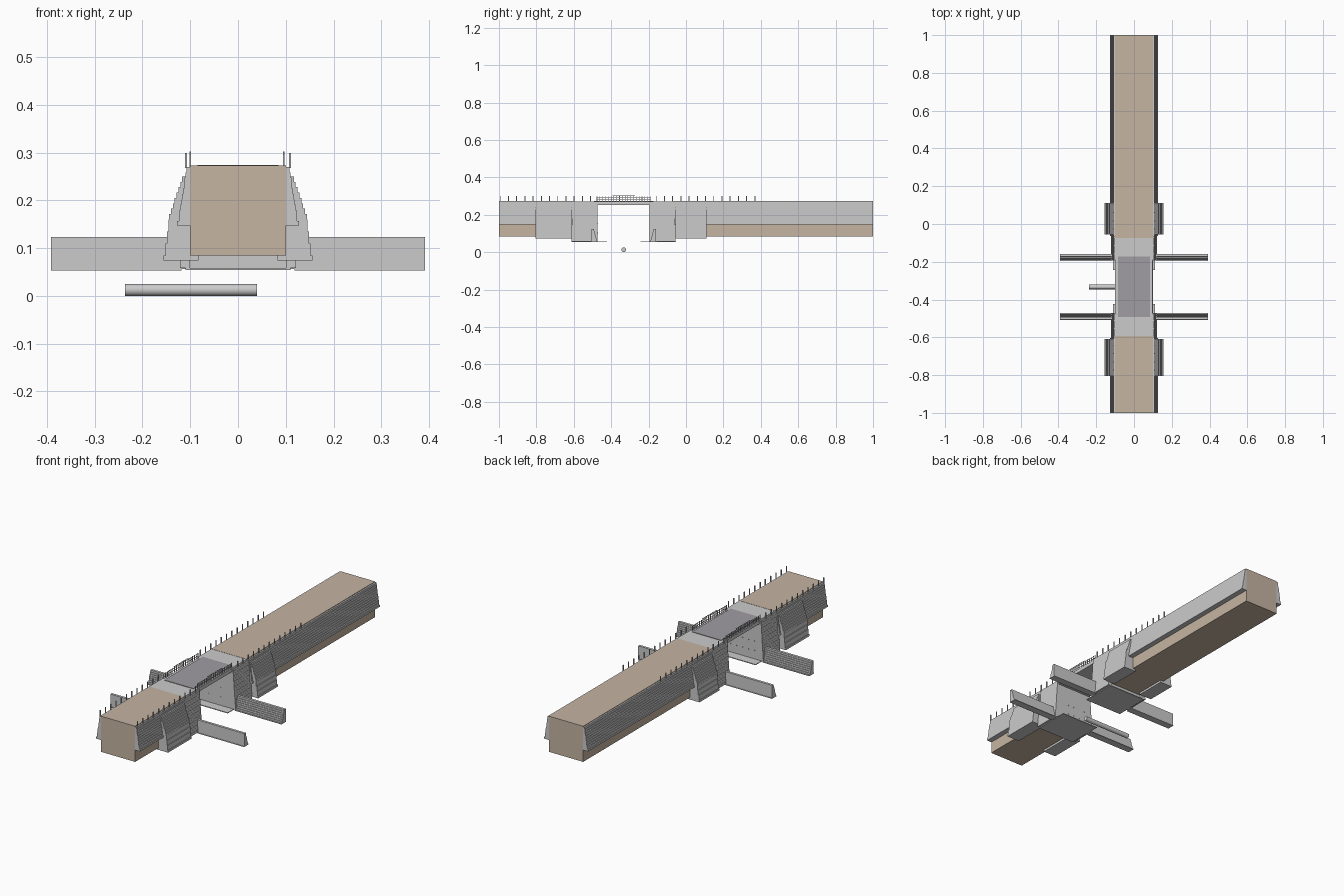
import bpy, bmesh, math
from mathutils import Vector

if "Cube" in bpy.data.objects:
    bpy.data.objects.remove(bpy.data.objects["Cube"])


def material(name, rgb):
    m = bpy.data.materials.new(name)
    m.diffuse_color = (*rgb, 1)
    m.use_nodes = True
    m.node_tree.nodes["Principled BSDF"].inputs["Base Color"].default_value = m.diffuse_color
    return m


EARTH = material("earth", (0.56, 0.46, 0.36))
ASPHALT = material("asphalt", (0.35, 0.34, 0.37))


def finish(name, bm, mat=None):
    bmesh.ops.recalc_face_normals(bm, faces=bm.faces)
    me = bpy.data.meshes.new(name)
    bm.to_mesh(me)
    bm.free()
    ob = bpy.data.objects.new(name, me)
    bpy.context.collection.objects.link(ob)
    if mat:
        me.materials.append(mat)
    return ob


def add_box(bm, x0, x1, y0, y1, z0, z1):
    vs = bmesh.ops.create_cube(bm, size=1)["verts"]
    for v in vs:
        v.co = Vector(((x0 + x1) / 2 + v.co.x * (x1 - x0),
                       (y0 + y1) / 2 + v.co.y * (y1 - y0),
                       (z0 + z1) / 2 + v.co.z * (z1 - z0)))


def box(name, *dims, mat=None):
    bm = bmesh.new()
    add_box(bm, *dims)
    return finish(name, bm, mat)


def courses(inner, top, bottom, z0, z1, n):
    """Wall section: flat back, face stepping outward one course at a time."""
    pts = [(inner, z0), (inner, z1)]
    for i in range(n):
        d = top + (bottom - top) * i / max(n - 1, 1)
        pts += [(d, z1 - (z1 - z0) * i / n), (d, z1 - (z1 - z0) * (i + 1) / n)]
    return pts


def extrude(name, profile, a, b, place):
    bm = bmesh.new()
    rows = [[bm.verts.new(place(d, t, z)) for d, z in profile] for t in (a, b)]
    k = len(profile)
    bm.faces.new(rows[0])
    bm.faces.new(rows[1])
    for i in range(k):
        j = (i + 1) % k
        bm.faces.new((rows[0][i], rows[0][j], rows[1][j], rows[1][i]))
    return finish(name, bm)


def mirror_x(ob):
    ob.modifiers.new("mirror", "MIRROR").use_clip = False
    return ob


def side_wall(name, prof, y0, y1):
    return mirror_x(extrude(name, prof, y0, y1, lambda d, t, z: (d, t, z)))


MID = -0.333     # centre line of the channel

for tag, s, far, t2 in (("front", -1, -1.0, (-0.805, -0.61)), ("back", 1, 1.0, (-0.055, 0.11))):
    def Y(d):
        return MID + s * d

    def span(a, b):
        return sorted((a, b))

    # earth embankment and concrete abutment
    box(tag + "_embankment", -0.1, 0.1, *span(Y(0.26), far), 0.085, 0.273, mat=EARTH)
    box(tag + "_abutment", -0.1, 0.1, *span(Y(0.139), Y(0.26)), 0.058, 0.272)
    box(tag + "_abutment_footing", -0.11, 0.11, *span(Y(0.09), Y(0.28)), 0.054, 0.058)

    # upper retaining wall with its footing
    side_wall(tag + "_upper_wall", courses(0.1, 0.108, 0.124, 0.157, 0.27, 10), *span(Y(0.27), far))
    mirror_x(box(tag + "_upper_wall_footing", 0.1, 0.128, *span(Y(0.27), far), 0.147, 0.157))

    # thicker lower wall with its footing
    side_wall(tag + "_lower_wall", courses(0.1, 0.117, 0.144, 0.16, 0.25, 8), *t2)
    side_wall(tag + "_lower_wall_base", courses(0.1, 0.145, 0.152, 0.085, 0.16, 3), *t2)
    mirror_x(box(tag + "_lower_wall_footing", 0.083, 0.156, *t2, 0.074, 0.085))

    # abutment return walls
    side_wall(tag + "_return_wall", courses(0.1, 0.107, 0.121, 0.058, 0.27, 16), *span(Y(0.139), Y(0.278)))

    # wing walls stepping toward the channel
    wing = extrude(tag + "_wing_wall", courses(0.173, 0.16, 0.143, 0.056, 0.123, 7), 0.1, 0.391,
                   lambda d, t, z: (t, Y(d), z))
    mirror_x(wing)
    mirror_x(box(tag + "_wing_footing", 0.118, 0.391, *span(Y(0.137), Y(0.175)), 0.053, 0.057))

    # weep holes on the abutment face
    bm = bmesh.new()
    for i in range(5):
        for z in (0.1, 0.15):
            x = -0.07 + 0.035 * i
            add_box(bm, x - 0.002, x + 0.002, *span(Y(0.137), Y(0.142)), z, z + 0.004)
    finish(tag + "_weep_pipes", bm)

# bridge deck and road surface
box("bridge_deck", -0.1, 0.1, MID - 0.145, MID + 0.145, 0.252, 0.271)
box("road_surface", -0.085, 0.085, MID - 0.16, MID + 0.16, 0.268, 0.2745, mat=ASPHALT)

# guard posts along the embankment edges
bm = bmesh.new()
for i in range(32):
    y = -0.993 + i * 0.0439
    if abs(y - MID) > 0.15:
        for x in (-0.109, 0.109):
            add_box(bm, x - 0.002, x + 0.002, y - 0.0025, y + 0.0025, 0.268, 0.299)
finish("guard_posts", bm)

# railings over the bridge
bm = bmesh.new()
for x in (-0.1, 0.096):
    for i in range(20):
        y = MID - 0.143 + i * 0.286 / 19
        top = 0.302 if abs(y - MID) < 0.06 else 0.297
        add_box(bm, x - 0.0015, x + 0.0015, y - 0.0015, y + 0.0015, 0.268, top)
    for z in (0.281, 0.293):
        add_box(bm, x - 0.001, x + 0.001, MID - 0.145, MID + 0.145, z, z + 0.002)
    add_box(bm, x - 0.001, x + 0.001, MID - 0.06, MID + 0.06, 0.3, 0.302)
finish("bridge_railings", bm)

# pipe lying in the channel
bpy.ops.mesh.primitive_cylinder_add(vertices=24, radius=0.0125, depth=0.277,
                                    location=(-0.0985, MID, 0.0125), rotation=(0, math.pi / 2, 0))
bpy.context.object.name = "channel_pipe"
bpy.ops.object.shade_smooth_by_angle()
